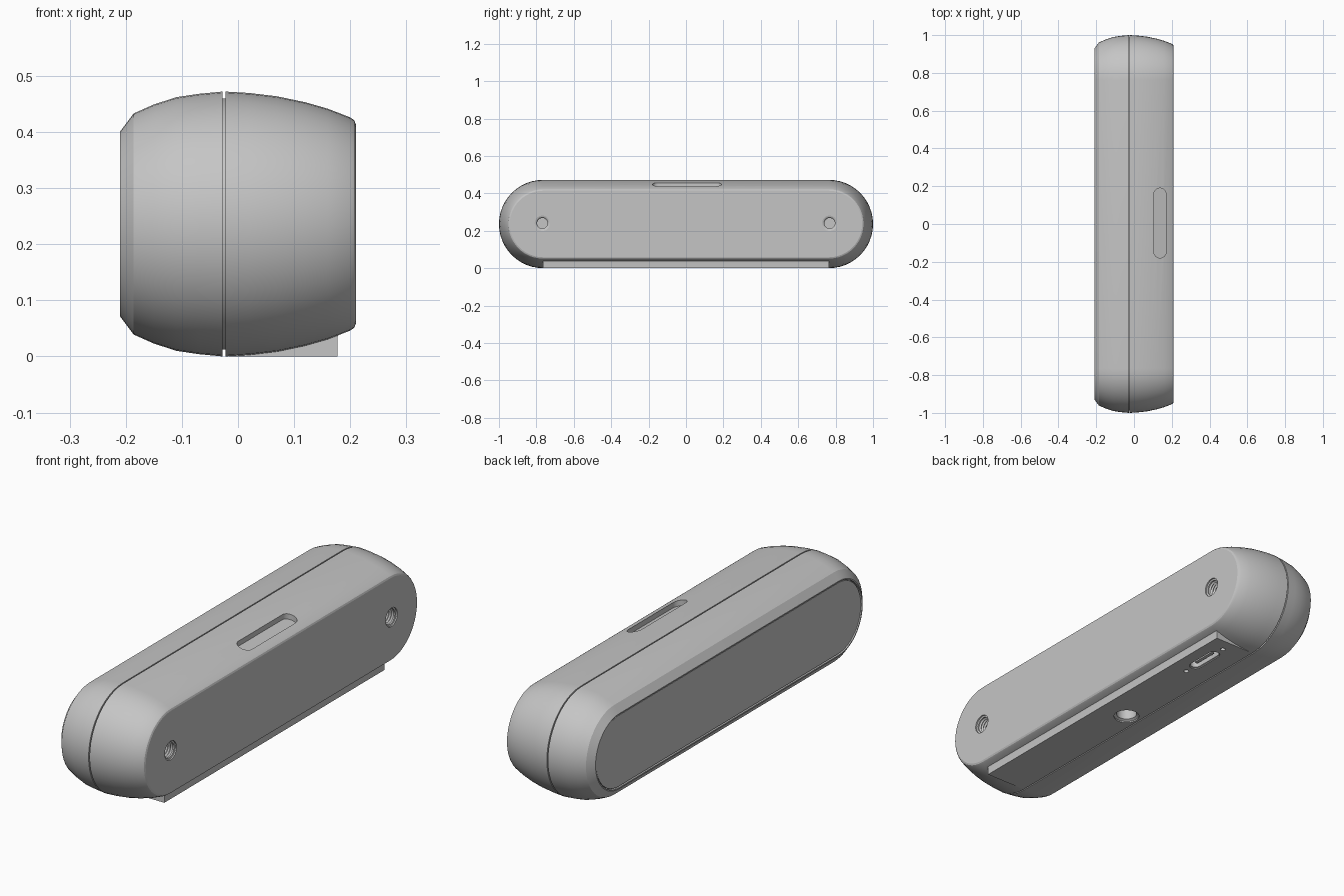
import bpy, bmesh, math
from mathutils import Vector

cube = bpy.data.objects.get("Cube")
if cube:
    bpy.data.objects.remove(cube, do_unlink=True)

GREY = bpy.data.materials.new("light grey")
GREY.use_nodes = True
COL = (0.56, 0.56, 0.56, 1)
GREY.diffuse_color = COL
GREY.node_tree.nodes["Principled BSDF"].inputs["Base Color"].default_value = COL

HALF = 0.764   # half length of the straight part of the body
MID = 0.236    # body centre height


def stadium(half, r, n=24):
    """Rounded slot outline, long axis first."""
    pts = []
    for side in (0, 1):
        for i in range(n + 1):
            a = -math.pi / 2 + math.pi * (i / n + side)
            pts.append(((half if side == 0 else -half) + r * math.cos(a), r * math.sin(a)))
    return pts


def circle(r, n=32):
    return [(r * math.cos(2 * math.pi * i / n), r * math.sin(2 * math.pi * i / n)) for i in range(n)]


def loft(name, rings):
    """Closed solid through a list of equal-sized rings."""
    bm = bmesh.new()
    vs = [[bm.verts.new(p) for p in ring] for ring in rings]
    n = len(vs[0])
    for a, b in zip(vs, vs[1:]):
        for i in range(n):
            j = (i + 1) % n
            bm.faces.new((a[i], a[j], b[j], b[i]))
    bm.faces.new(vs[0])
    bm.faces.new(vs[-1])
    bmesh.ops.recalc_face_normals(bm, faces=bm.faces)
    me = bpy.data.meshes.new(name)
    bm.to_mesh(me)
    bm.free()
    me.materials.append(GREY)
    ob = bpy.data.objects.new(name, me)
    bpy.context.collection.objects.link(ob)
    return ob


def body(name, profile):
    """Slot-shaped solid along x from (x, radius) pairs."""
    return loft(name, [[(x, u, MID + v) for u, v in stadium(HALF, r)] for x, r in profile])


def upright(name, cx, cy, half, steps, tilt=0.0):
    """Slot-shaped solid along z, long axis y, from (z, radius) pairs."""
    return loft(name, [[(cx + v, cy + u, z - tilt * v) for u, v in stadium(half, r, 12)]
                       for z, r in steps])


def combine(target, other, op):
    """Apply a boolean and drop the helper."""
    other.hide_render = True
    m = target.modifiers.new("bool", 'BOOLEAN')
    m.object, m.operation, m.solver = other, op, 'EXACT'
    bpy.context.view_layer.objects.active = target
    bpy.ops.object.modifier_apply(modifier=m.name)
    bpy.data.objects.remove(other, do_unlink=True)


# Front shell with a shallow recess for the panel
front = body("front_shell", [
    (-0.198, 0.160), (-0.21, 0.160), (-0.21, 0.165), (-0.186, 0.197), (-0.15, 0.213),
    (-0.11, 0.226), (-0.07, 0.232), (-0.0275, 0.236)])
panel = body("front_panel", [(-0.19, 0.156), (-0.207, 0.156)])

# Core seen through the seam
core = body("seam_core", [(-0.04, 0.224), (-0.0165, 0.224)])

# Back shell
back = body("back_shell", [
    (-0.0225, 0.236), (0.02, 0.2335), (0.07, 0.2275), (0.12, 0.217), (0.16, 0.2055),
    (0.2, 0.190), (0.207, 0.185), (0.21, 0.178)])

# Flat foot with a concave fillet up to the back face
section = [(-0.016, 0.0), (0.177, 0.0), (0.177, 0.03)]
section += [(0.205 - 0.028 * math.cos(a), 0.03 + 0.028 * math.sin(a))
            for a in (math.radians(d) for d in (15, 30, 45, 60, 75, 88))]
section += [(0.15, 0.1), (-0.016, 0.05)]
foot = loft("foot", [[(x, y, z) for x, z in section] for y in (-0.765, 0.765)])
combine(back, foot, 'UNION')

# Button slot on top
combine(back, upright("slot_cutter", 0.1375, 0.005, 0.1525,
                      [(0.424, 0.0325), (0.52, 0.0325)], 0.3), 'DIFFERENCE')

# Threaded screw holes in the back face
thread = [(0.23, 0.041), (0.204, 0.041), (0.202, 0.034)]
for k in range(4):
    thread += [(0.196 - 0.012 * k, 0.034), (0.190 - 0.012 * k, 0.028)]
for y in (-0.768, 0.768):
    cutter = loft("screw_cutter", [[(x, y + u, 0.24 + v) for u, v in circle(r)] for x, r in thread])
    combine(back, cutter, 'DIFFERENCE')

# Tripod socket, charging port and two pin holes underneath
socket = loft("socket_cutter", [[(0.042 + u, v, z) for u, v in circle(r)] for z, r in
                                [(-0.03, 0.054), (0.006, 0.054), (0.012, 0.043), (0.09, 0.043)]])
combine(back, socket, 'DIFFERENCE')
PX, PY = 0.095, 0.585
combine(back, upright("port_cutter", PX, PY, 0.06,
                      [(-0.03, 0.027), (0.004, 0.027), (0.006, 0.023), (0.06, 0.023)]), 'DIFFERENCE')
for s in (-1, 1):
    pin = loft("pin_cutter", [[(PX + u, PY + s * 0.122 + v, z) for u, v in circle(0.011, 16)]
                              for z in (-0.03, 0.02)])
    combine(back, pin, 'DIFFERENCE')
tongue = upright("port_tongue", PX, PY, 0.05, [(0.012, 0.008), (0.07, 0.008)])

# Smooth shading with sharp edges kept
bpy.ops.object.select_all(action='DESELECT')
for ob in (front, panel, core, back, tongue):
    ob.select_set(True)
bpy.context.view_layer.objects.active = back
bpy.ops.object.shade_smooth_by_angle(angle=math.radians(22))
